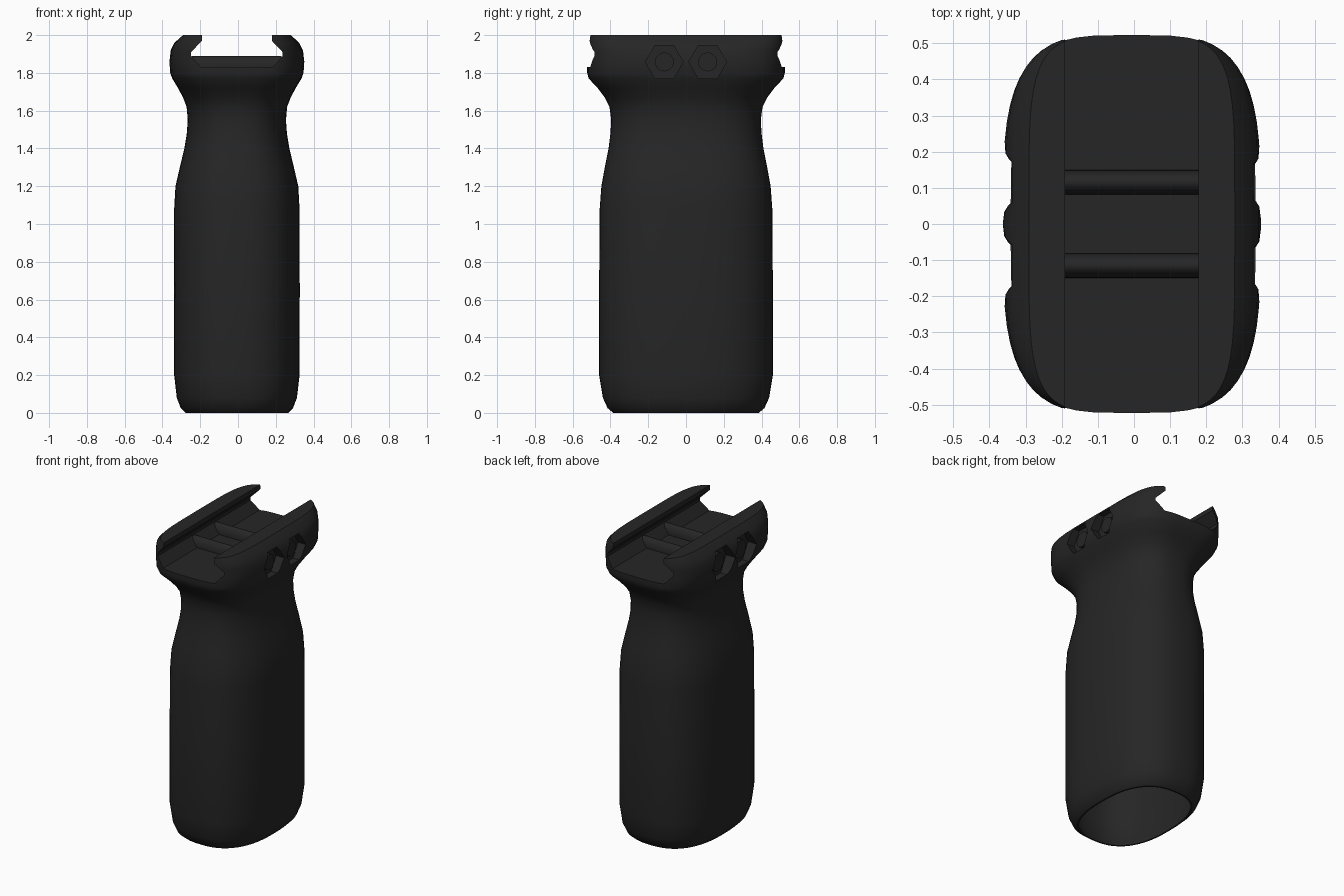
import bpy, bmesh, math
from mathutils import Matrix, Vector

cube = bpy.data.objects.get("Cube")
if cube:
    bpy.data.objects.remove(cube, do_unlink=True)

CX = -0.006          # grip centre line
SIDES = 56

black = bpy.data.materials.new("matte_black")
black.use_nodes = True
black.diffuse_color = (0.019, 0.019, 0.019, 1)
shader = black.node_tree.nodes["Principled BSDF"]
shader.inputs["Base Color"].default_value = black.diffuse_color
shader.inputs["Roughness"].default_value = 0.7


def make_object(name, bm):
    bmesh.ops.recalc_face_normals(bm, faces=bm.faces)
    mesh = bpy.data.meshes.new(name)
    bm.to_mesh(mesh)
    bm.free()
    mesh.materials.append(black)
    obj = bpy.data.objects.new(name, mesh)
    bpy.context.collection.objects.link(obj)
    return obj


def activate(obj):
    bpy.ops.object.select_all(action='DESELECT')
    obj.select_set(True)
    bpy.context.view_layer.objects.active = obj


def smooth(obj, angle=35):
    activate(obj)
    bpy.ops.object.shade_smooth_by_angle(angle=math.radians(angle))


def loft(name, rings):
    """Skin superellipse sections given as (z, half x, half y, exponent)."""
    bm = bmesh.new()
    loops = []
    for z, rx, ry, n in rings:
        loop = []
        for i in range(SIDES):
            a = math.tau * i / SIDES
            c, s = math.cos(a), math.sin(a)
            x = math.copysign(abs(c) ** (2 / n), c) * rx
            y = math.copysign(abs(s) ** (2 / n), s) * ry
            loop.append(bm.verts.new((CX + x, y, z)))
        loops.append(loop)
    for a, b in zip(loops, loops[1:]):
        for i in range(SIDES):
            j = (i + 1) % SIDES
            bm.faces.new((a[i], a[j], b[j], b[i]))
    bm.faces.new(loops[0])
    bm.faces.new(loops[-1])
    return make_object(name, bm)


def prism(name, outline, start, end):
    """Extrude an (x, z) outline along y."""
    bm = bmesh.new()
    face = bm.faces.new([bm.verts.new((x, start, z)) for x, z in outline])
    new = bmesh.ops.extrude_face_region(bm, geom=[face])["geom"]
    bmesh.ops.translate(bm, vec=(0, end - start, 0),
                        verts=[v for v in new if isinstance(v, bmesh.types.BMVert)])
    return make_object(name, bm)


def rod(name, sides, radius, x0, x1, y, z, squash=1.0):
    """Cylinder along x, with a corner pointing along y."""
    bm = bmesh.new()
    bmesh.ops.create_cone(bm, cap_ends=True, segments=sides, radius1=radius,
                          radius2=radius, depth=abs(x1 - x0))
    bmesh.ops.transform(bm, verts=bm.verts, matrix=(
        Matrix.Translation(Vector(((x0 + x1) / 2, y, z)))
        @ Matrix.Diagonal((1, 1, squash, 1)) @ Matrix.Rotation(math.pi / 2, 4, 'Y')))
    return make_object(name, bm)


def cut(target, cutter):
    activate(target)
    mod = target.modifiers.new("cut", 'BOOLEAN')
    mod.operation, mod.solver, mod.object = 'DIFFERENCE', 'EXACT', cutter
    bpy.ops.object.modifier_apply(modifier=mod.name)
    bpy.data.objects.remove(cutter, do_unlink=True)


# Hollow handle flaring into the rail clamp
outer = [(0, .272, .385, 2.5), (.025, .297, .415, 2.5), (.08, .318, .44, 2.5),
         (.2, .332, .46, 2.5), (.65, .333, .46, 2.5), (1.08, .332, .457, 2.5),
         (1.2, .325, .448, 2.5), (1.3, .302, .43, 2.5), (1.4, .278, .41, 2.5),
         (1.48, .265, .4, 2.5), (1.55, .26, .396, 2.6), (1.62, .266, .405, 2.7),
         (1.67, .285, .43, 2.9), (1.72, .312, .468, 3.2), (1.77, .342, .515, 3.5),
         (1.8, .353, .523, 3.6), (1.86, .357, .523, 3.6), (1.92, .35, .523, 3.8),
         (1.96, .33, .523, 4.2), (2.0, .285, .52, 4.8)]
wall = 0.03
inner = [(z, rx - wall, ry - wall, n) for z, rx, ry, n in outer if z < 1.7]
inner[0] = (0, .262, .375, 2.5)
grip = loft("grip_body", inner[::-1] + outer)

# Rail channel running front to back
half = [(.185, 2.1), (.185, 1.97), (.242, 1.91), (.242, 1.89), (.19, 1.83)]
outline = [(CX + x, z) for x, z in half] + [(CX - x, z) for x, z in half[::-1]]
cut(grip, prism("channel_cutter", outline, -1, 1))

# Hexagonal fastener pockets on both sides
BOLT_Z = 1.858
for y in (-.115, .115):
    cut(grip, rod("pocket_cutter", 6, .1, .29, .5, y, BOLT_Z))
    cut(grip, rod("pocket_cutter", 6, .114, -.295, -.5, y, BOLT_Z))
smooth(grip)

# Fasteners and rounded locking ribs
for label, y in (("front", -.115), ("back", .115)):
    smooth(rod(label + "_bolt_end", 20, .05, .28, .312, y, BOLT_Z))
    smooth(rod(label + "_bolt_head", 20, .06, -.28, -.318, y, BOLT_Z))
    smooth(rod(label + "_locking_rib", 24, .034, CX - .237, CX + .237, y, 1.83, 1.75))
